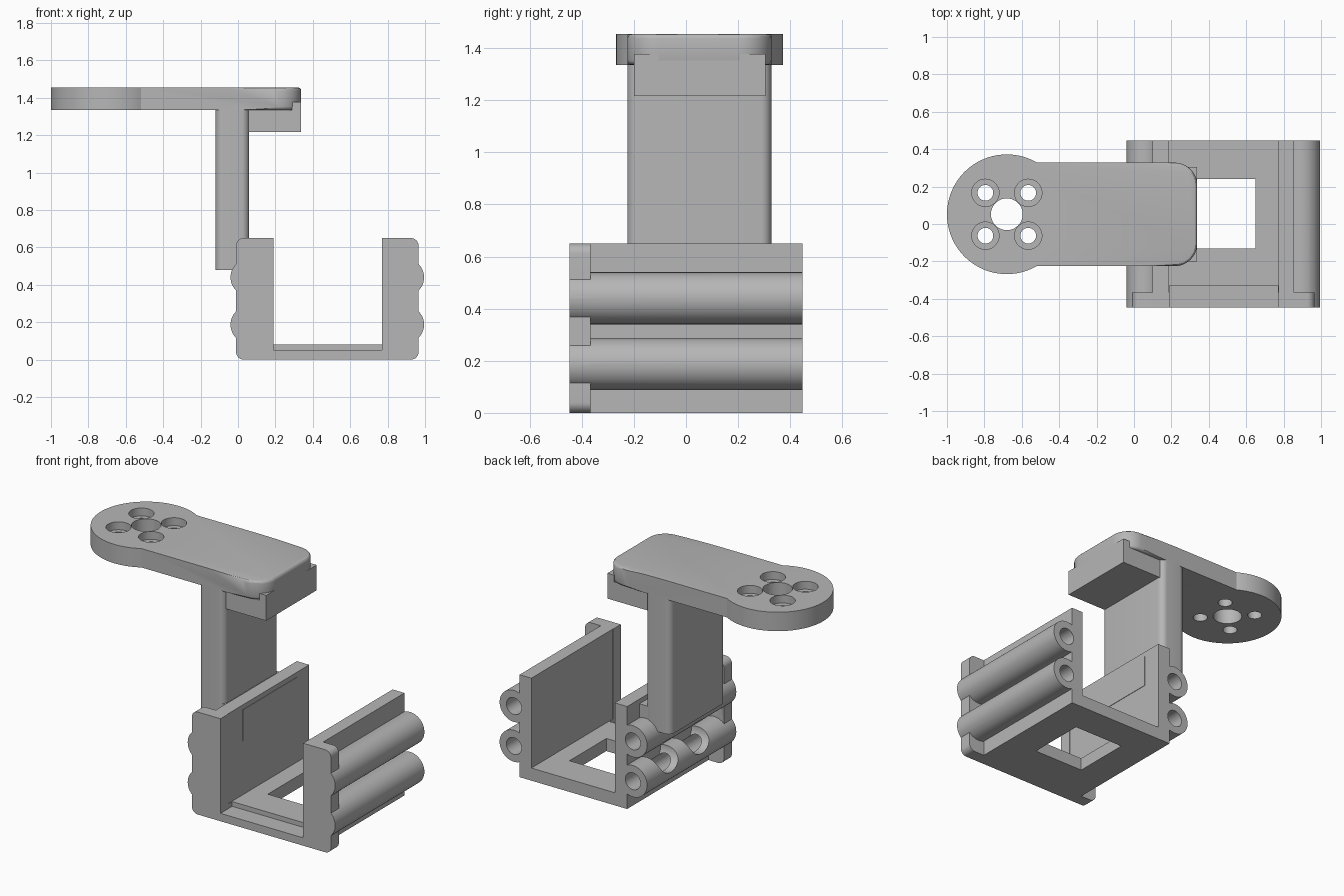
import bpy, bmesh
from math import pi, sin, cos, radians
from mathutils import Matrix, Vector

if "Cube" in bpy.data.objects:
    bpy.data.objects.remove(bpy.data.objects["Cube"])

grey = bpy.data.materials.new("light_grey")
grey.use_nodes = True
COLOUR = (0.47, 0.47, 0.47, 1)
grey.diffuse_color = COLOUR
grey.node_tree.nodes["Principled BSDF"].inputs["Base Color"].default_value = COLOUR


def finish(name, bm):
    bmesh.ops.recalc_face_normals(bm, faces=bm.faces)
    mesh = bpy.data.meshes.new(name)
    bm.to_mesh(mesh)
    bm.free()
    obj = bpy.data.objects.new(name, mesh)
    bpy.context.collection.objects.link(obj)
    mesh.materials.append(grey)
    return obj


def box(name, x, y, z):
    bm = bmesh.new()
    bmesh.ops.create_cube(bm, size=1)
    for v in bm.verts:
        v.co = Vector([(a + b) / 2 + c * (b - a) for (a, b), c in zip((x, y, z), v.co)])
    return finish(name, bm)


def rod(name, centre, radius, length, axis="Z", sides=48):
    bm = bmesh.new()
    bmesh.ops.create_cone(bm, cap_ends=True, segments=sides, radius1=radius,
                          radius2=radius, depth=length)
    turn = {"X": Matrix.Rotation(pi / 2, 4, "Y"), "Y": Matrix.Rotation(pi / 2, 4, "X"),
            "Z": Matrix.Identity(4)}[axis]
    bmesh.ops.transform(bm, matrix=Matrix.Translation(centre) @ turn, verts=bm.verts)
    return finish(name, bm)


def round_edges(obj, radius, test, segments=8):
    """Round the edges whose end points pass the test."""
    bm = bmesh.new()
    bm.from_mesh(obj.data)
    edges = [e for e in bm.edges if test(e.verts[0].co, e.verts[1].co)]
    bmesh.ops.bevel(bm, geom=edges, offset=radius, segments=segments, profile=0.5,
                    affect="EDGES", clamp_overlap=True)
    bm.to_mesh(obj.data)
    bm.free()
    return obj


def combine(obj, other, operation):
    other.hide_render = True
    mod = obj.modifiers.new("combine", "BOOLEAN")
    mod.operation, mod.solver, mod.object = operation, "EXACT", other
    bpy.context.view_layer.objects.active = obj
    bpy.ops.object.modifier_apply(modifier=mod.name)
    bpy.data.objects.remove(other)


def along(axis):
    return lambda a, b: abs(a[axis] - b[axis]) > 0.01


FRONT, BACK, SEAM = -0.447, 0.447, -0.367
TUBE_X, TUBE_Z = (0.06, 0.895), (0.187, 0.44)

# Cradle: block hollowed into a channel with a window in the floor
cradle = box("cradle", (0.1, 0.855), (SEAM - 0.04, BACK), (0, 0.65))
combine(cradle, box("channel", (0.187, 0.772), (-1, 1), (0.08, 1)), "DIFFERENCE")
combine(cradle, box("window", (0.30, 0.65), (-0.13, 0.24), (-1, 1)), "DIFFERENCE")

# Front frame with rounded corners and swollen tube ends
frame = box("front_frame", (-0.01, 0.965), (FRONT, SEAM), (0, 0.65))
round_edges(frame, 0.04, along(1))
for x in TUBE_X:
    for z in TUBE_Z:
        combine(frame, rod("tube_end", (x, (FRONT + SEAM) / 2, z), 0.1, SEAM - FRONT, "Y"), "UNION")
combine(cradle, frame, "UNION")
combine(cradle, box("front_step", (0.19, 0.77), (-1, -0.33), (0.05, 1)), "DIFFERENCE")

# Side tubes, with bores open at the back
for x in TUBE_X:
    for z in TUBE_Z:
        combine(cradle, rod("tube", (x, (SEAM + BACK) / 2 - 0.01, z), 0.1, BACK - SEAM + 0.02, "Y"), "UNION")
for x in TUBE_X:
    for z in TUBE_Z:
        combine(cradle, rod("bore", (x, 0.115, z), 0.053, 0.9, "Y"), "DIFFERENCE")

# Clearance scoops beside the post
for y in (0.21, -0.10):
    combine(cradle, rod("scoop", (-0.05, y, 0.28), 0.1, 0.3, "X"), "DIFFERENCE")

# Post and the pad that joins it to the cradle wall
post = box("post", (-0.12, 0.06), (-0.225, 0.328), (0.48, 1.34))
round_edges(post, 0.04, along(2))
pad = box("post_pad", (0.0, 0.19), (-0.22, 0.323), (0.42, 0.62))

# Arm with a round mounting head
arm = box("arm", (-0.68, 0.338), (-0.225, 0.328), (1.335, 1.455))
round_edges(arm, 0.12, lambda a, b: abs(a.z - b.z) > 0.01 and a.x > 0, 12)
round_edges(arm, 0.018, lambda a, b: abs(a.z - b.z) < 0.001 and min(a.x, b.x) > 0.2, 3)
HEAD = Vector((-0.68, 0.052, 1.395))
combine(arm, rod("head", HEAD, 0.32, 0.12, sides=96), "UNION")
combine(arm, rod("centre_hole", HEAD, 0.085, 0.4), "DIFFERENCE")
for k in range(4):
    angle = radians(45 + 90 * k)
    spot = HEAD + Vector((cos(angle), sin(angle), 0)) * 0.162
    combine(arm, rod("screw_hole", spot, 0.042, 0.4), "DIFFERENCE")
    combine(arm, rod("counterbore", spot + Vector((0, 0, 0.06)), 0.073, 0.1), "DIFFERENCE")

# Stop block below the arm's end, with a raised lip
stop = box("stop_block", (0.055, 0.338), (-0.2, 0.305), (1.217, 1.335))
lip = box("stop_lip", (0.29, 0.338), (-0.2, 0.305), (1.33, 1.378))
combine(stop, lip, "UNION")

for obj in (cradle, post, pad, arm, stop):
    bpy.ops.object.select_all(action="DESELECT")
    obj.select_set(True)
    bpy.context.view_layer.objects.active = obj
    bpy.ops.object.shade_smooth_by_angle(angle=radians(30))
